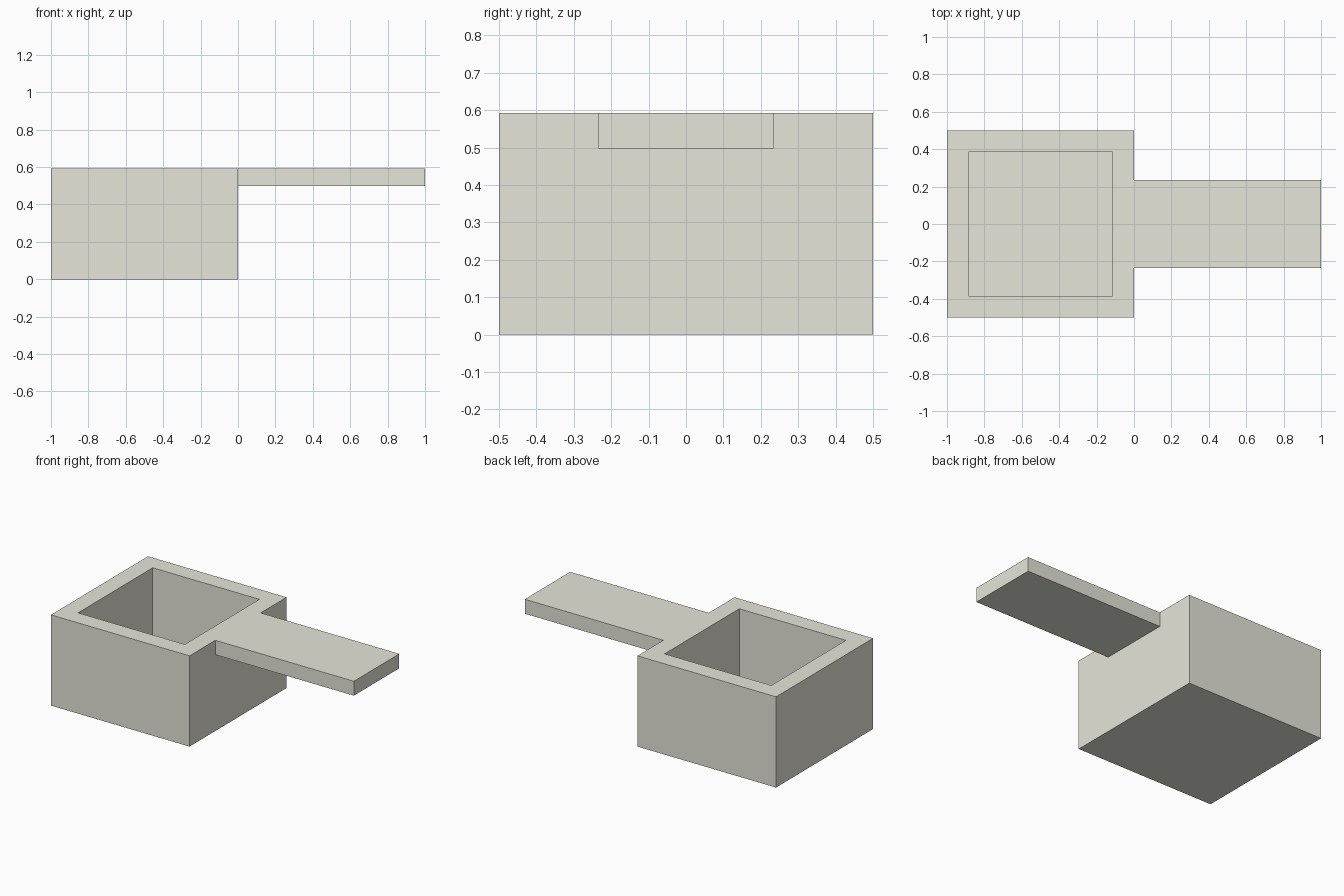
import bpy
import bmesh
from mathutils import Matrix

if "Cube" in bpy.data.objects:
    bpy.data.objects.remove(bpy.data.objects["Cube"])

HEIGHT, WALL, FLOOR = 0.592, 0.115, 0.10
HANDLE_HALF, HANDLE_Z = 0.234, 0.498

bm = bmesh.new()


def extrude(faces, vec):
    """Push faces along vec and remove the faces left behind."""
    ext = bmesh.ops.extrude_face_region(bm, geom=faces)
    moved = [v for v in ext["geom"] if isinstance(v, bmesh.types.BMVert)]
    bmesh.ops.translate(bm, verts=moved, vec=vec)
    old = [f for f in faces if f.is_valid]
    if old:
        bmesh.ops.delete(bm, geom=old, context='FACES_ONLY')


def side_faces():
    return [f for f in bm.faces if all(abs(v.co.x) < 1e-4 for v in f.verts)]


# Box body: x -1..0, y -0.5..0.5
bmesh.ops.create_cube(bm, size=1, matrix=Matrix.Translation((-0.5, 0, HEIGHT / 2))
                      @ Matrix.Diagonal((1, 1, HEIGHT, 1)))
bm.normal_update()

# Square cavity: inset the top, then push it down to the floor
top = max(bm.faces, key=lambda f: f.calc_center_median().z)
bmesh.ops.inset_region(bm, faces=[top], thickness=WALL, use_even_offset=True)
extrude([top], (0, 0, FLOOR - HEIGHT))

# Handle: cut its outline into the right side and pull it out
for co, no in (((0, HANDLE_HALF, 0), (0, 1, 0)),
               ((0, -HANDLE_HALF, 0), (0, 1, 0)),
               ((0, 0, HANDLE_Z), (0, 0, 1))):
    faces = side_faces()
    geom = list({e for f in faces for e in f.edges}) + list({v for f in faces for v in f.verts}) + faces
    bmesh.ops.bisect_plane(bm, geom=geom, plane_co=co, plane_no=no)

root = [f for f in side_faces()
        if abs(f.calc_center_median().y) < 0.1 and f.calc_center_median().z > HANDLE_Z]
extrude(root, (1, 0, 0))
bmesh.ops.recalc_face_normals(bm, faces=bm.faces)

mesh = bpy.data.meshes.new("box_with_handle")
bm.to_mesh(mesh)
bm.free()

# Single warm grey colour
mat = bpy.data.materials.new("warm grey")
mat.diffuse_color = (0.80, 0.79, 0.70, 1)
mat.use_nodes = True
mat.node_tree.nodes["Principled BSDF"].inputs["Base Color"].default_value = mat.diffuse_color
mesh.materials.append(mat)
obj = bpy.data.objects.new("box_with_handle", mesh)
bpy.context.collection.objects.link(obj)
